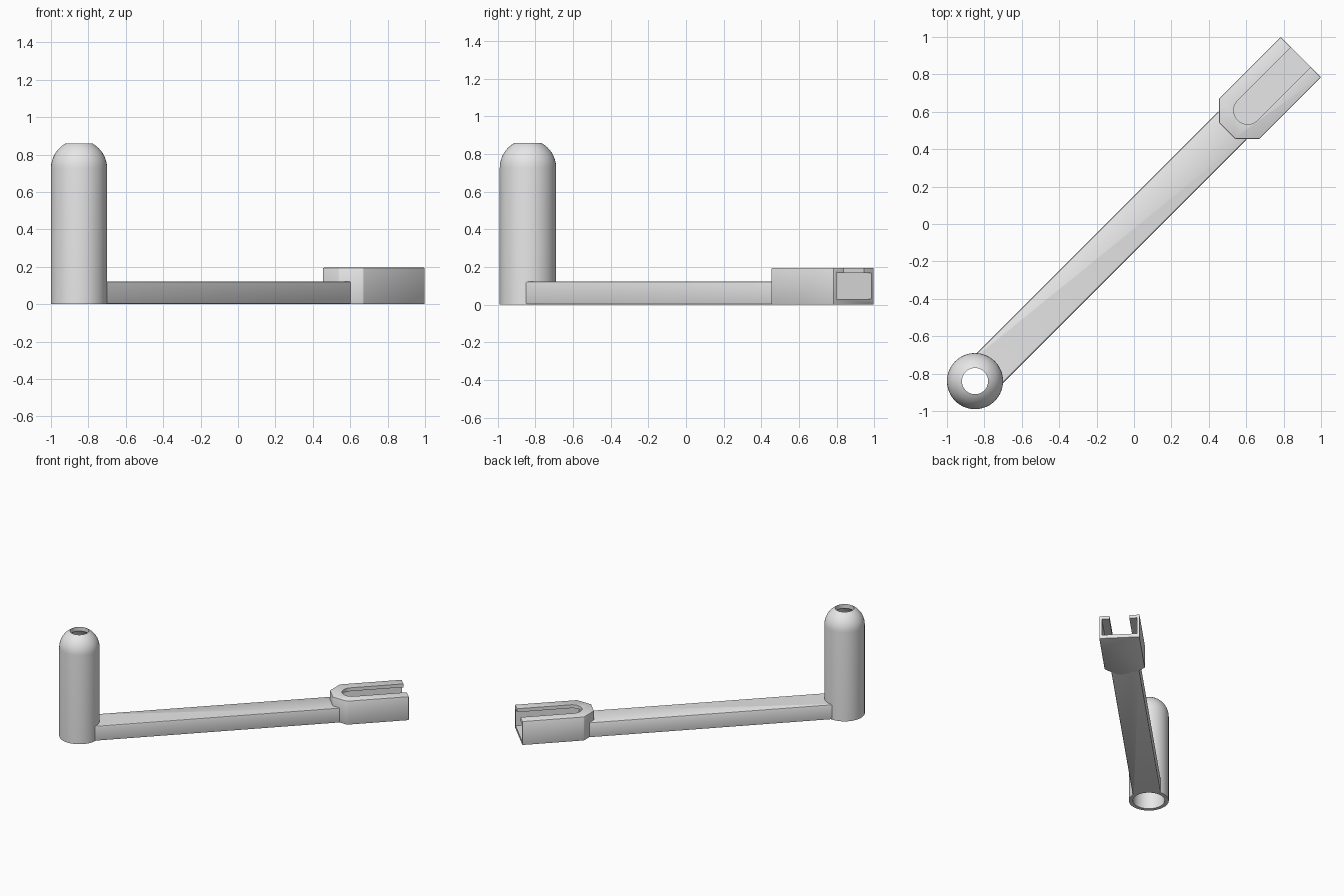
import bpy, bmesh
from math import pi, sin, cos, radians
from mathutils import Matrix, Vector

cube = bpy.data.objects.get("Cube")
if cube:
    bpy.data.objects.remove(cube, do_unlink=True)

GREY = (0.8, 0.8, 0.8, 1)
grey = bpy.data.materials.new("plain grey")
grey.use_nodes = True
grey.diffuse_color = GREY
grey.node_tree.nodes["Principled BSDF"].inputs["Base Color"].default_value = GREY

DIAGONAL = Matrix.Rotation(radians(45), 4, "Z")
POST = Vector((-0.85, -0.84, 0))


def finish(name, bm):
    bmesh.ops.recalc_face_normals(bm, faces=bm.faces)
    mesh = bpy.data.meshes.new(name)
    bm.to_mesh(mesh)
    bm.free()
    mesh.materials.append(grey)
    obj = bpy.data.objects.new(name, mesh)
    bpy.context.collection.objects.link(obj)
    return obj


def prism(name, outline, z0, z1, matrix=DIAGONAL):
    """Upright prism; the outline runs along and across the diagonal."""
    bm = bmesh.new()
    face = bm.faces.new([bm.verts.new((u, v, z0)) for u, v in outline])
    top = bmesh.ops.extrude_face_region(bm, geom=[face])["geom"]
    verts = [g for g in top if isinstance(g, bmesh.types.BMVert)]
    bmesh.ops.translate(bm, verts=verts, vec=(0, 0, z1 - z0))
    bm.transform(matrix)
    return finish(name, bm)


def box(u0, u1, half):
    return [(u0, -half), (u1, -half), (u1, half), (u0, half)]


def activate(obj):
    bpy.ops.object.select_all(action="DESELECT")
    obj.select_set(True)
    bpy.context.view_layer.objects.active = obj


def bevel(obj, width):
    activate(obj)
    mod = obj.modifiers.new("soft edges", "BEVEL")
    mod.width, mod.segments = width, 2
    bpy.ops.object.modifier_apply(modifier=mod.name)


def cut(obj, cutter):
    activate(obj)
    mod = obj.modifiers.new("cut", "BOOLEAN")
    mod.operation, mod.solver, mod.object = "DIFFERENCE", "EXACT", cutter
    bpy.ops.object.modifier_apply(modifier=mod.name)
    bpy.data.objects.remove(cutter, do_unlink=True)


def smooth(obj):
    activate(obj)
    bpy.ops.object.shade_smooth_by_angle(angle=radians(30))


# Hollow domed post, turned from a wall profile
def dome(radius, hole, z, steps=10):
    end = (radius**2 - hole**2) ** 0.5
    return [(((radius**2 - (end * sin(t)) ** 2) ** 0.5), z + end * sin(t))
            for t in (pi / 2 * i / steps for i in range(steps + 1))]


profile = [(0.15, 0)] + dome(0.15, 0.07, 0.727)
profile += dome(0.12, 0.07, 0.727)[::-1] + [(0.12, 0)]
bm = bmesh.new()
verts = [bm.verts.new((r, 0, z)) for r, z in profile]
edges = [bm.edges.new((a, b)) for a, b in zip(verts, verts[1:] + verts[:1])]
bmesh.ops.spin(bm, geom=verts + edges, axis=(0, 0, 1), cent=(0, 0, 0),
               angle=2 * pi, steps=64, use_merge=True)
bmesh.ops.remove_doubles(bm, verts=bm.verts, dist=0.0001)
bm.transform(Matrix.Translation(POST))
smooth(finish("hollow_post", bm))

# Straight arm, trimmed where it meets the post wall
arm = prism("arm", box(-1.14, 0.75, 0.106), 0, 0.122)
bevel(arm, 0.008)
circle = [(0.135 * cos(2 * pi * i / 64), 0.135 * sin(2 * pi * i / 64)) for i in range(64)]
cut(arm, prism("post_trim", circle, -0.1, 0.4, Matrix.Translation(POST)))
smooth(arm)

# Socket head with a chamfered neck end
half = [(1.262, 0.152), (0.795, 0.152), (0.704, 0.06)]
head = prism("socket_head", half + [(u, -v) for u, v in half[::-1]], 0, 0.195)
bevel(head, 0.005)

# Pocket open at the far end, and a round-ended slot through its roof
cut(head, prism("pocket_cutter", box(0.785, 1.4, 0.132), 0.03, 0.167))
arc = [(0.86 - 0.075 * sin(pi * i / 24), 0.075 * cos(pi * i / 24)) for i in range(25)]
cut(head, prism("slot_cutter", [(1.4, 0.075)] + arc + [(1.4, -0.075)], 0.15, 0.3))
smooth(head)
